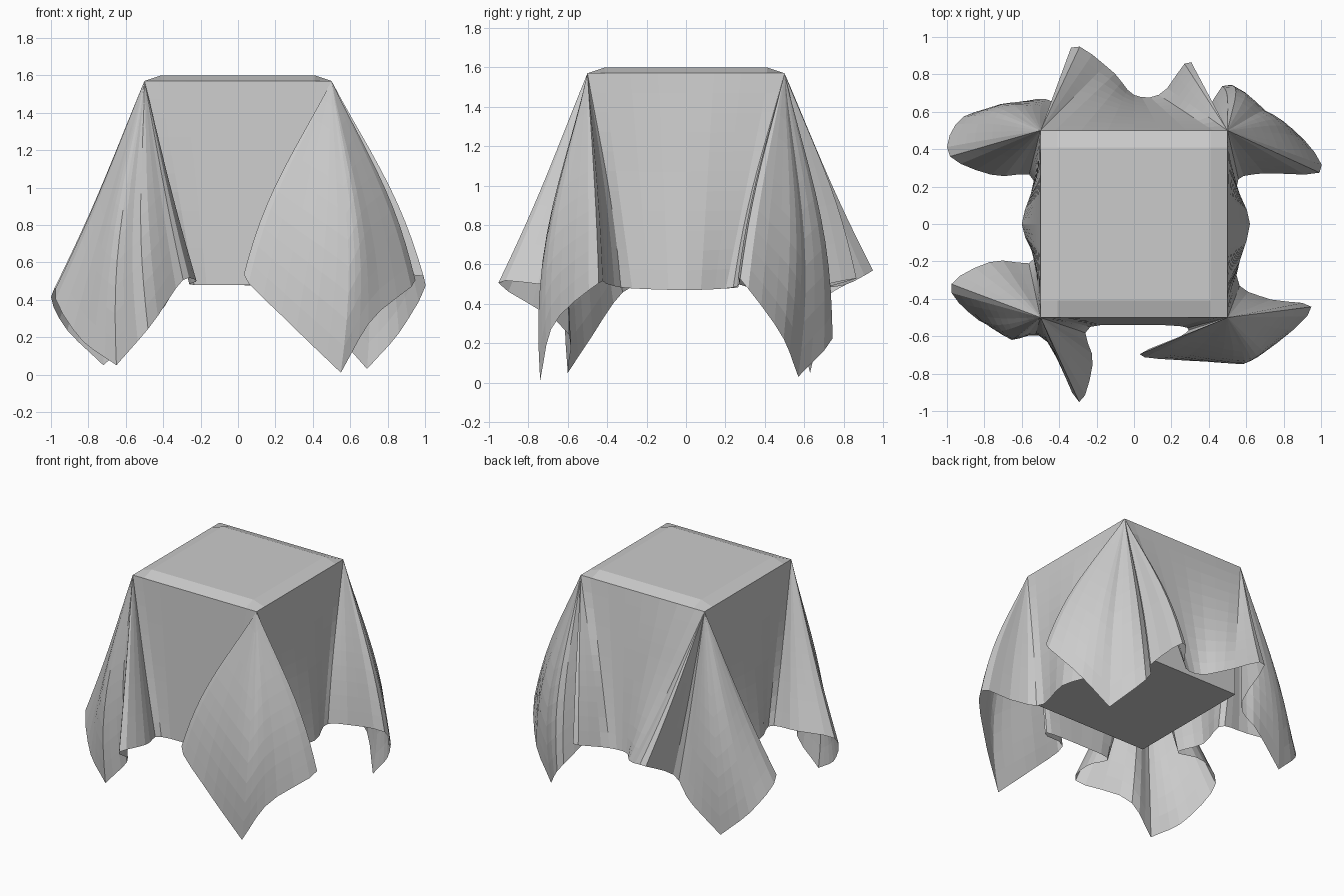
import bpy, bmesh, math
from mathutils import Vector

if "Cube" in bpy.data.objects:
    bpy.data.objects.remove(bpy.data.objects["Cube"])

HALF, DROP = 0.5, 1.1                     # half width of the covered top, overhang
EXT = HALF + DROP
COLS, ROWS = 34, 11                       # cells along one hem side, cells down the overhang
EDGE_Z, TOP_Z = 1.57, 1.6
BELLY = (-.03, .10, .09, -.03)            # how much each corner's folds bow out

# hem of the cloth, ten evenly spaced points per side, each starting at a corner tip
HEM = [Vector(p) for p in (
    # front, left to right
    (-.65, -.60, .05), (-.46, -.61, .27), (-.30, -.95, .50), (-.22, -.74, .50), (-.25, -.56, .48),
    (0, -.54, .48), (.27, -.55, .48), (.25, -.60, .49), (.03, -.70, .53), (.28, -.73, .27),
    # right, front to back
    (.55, -.74, .01), (.72, -.67, .30), (.95, -.45, .50), (.72, -.40, .50), (.55, -.30, .48),
    (.62, 0, .47), (.55, .22, .48), (.68, .27, .50), (1.0, .28, .52), (.88, .48, .25),
    # back, right to left
    (.69, .57, .03), (.50, .75, .25), (.37, .60, .45), (.30, .87, .53), (.15, .70, .48),
    (0, .69, .48), (-.12, .82, .50), (-.33, .95, .57), (-.37, .66, .40), (-.50, .67, .25),
    # left, back to front
    (-.72, .63, .05), (-.93, .56, .26), (-.99, .37, .45), (-.75, .26, .50), (-.54, .25, .48),
    (-.60, 0, .48), (-.54, -.20, .48), (-.76, -.20, .50), (-.98, -.33, .45), (-.85, -.50, .20))]


def hem_point(t):
    """Smooth curve through the hem points; sharp at the four cloth tips."""
    i = math.floor(t)
    x = t - i
    p0, p1, p2, p3 = (HEM[(i + k) % len(HEM)] for k in (-1, 0, 1, 2))
    m1 = (p2 - p1) if i % 10 == 0 else (p2 - p0) / 2
    m2 = (p2 - p1) if (i + 1) % 10 == 0 else (p3 - p1) / 2
    return (p1 * (2*x**3 - 3*x**2 + 1) + m1 * (x**3 - 2*x**2 + x)
            + p2 * (3*x**2 - 2*x**3) + m2 * (x**3 - x**2))


def fold_line(side, c):
    """One straight fold from the top edge (or a box corner) down to the hem."""
    along = -EXT + 2 * EXT * c / COLS
    a = max(-HALF, min(HALF, 1.5 * along))
    start = ((a, -HALF), (HALF, a), (-a, HALF), (-HALF, -a))[side]
    top = Vector((*start, EDGE_Z))
    hem = hem_point(side * 10 + c / COLS * 10)
    bow = Vector((0, 0, 0))
    if abs(a) == HALF:
        # corner folds bow along their own direction; flaps also belly outward near the tip
        corner = (side + (1 if along > 0 else 0)) % 4
        s = max(0, (abs(along) - 1.0) / 0.6)
        diagonal = Vector((start[0], start[1], 0)).normalized()
        flat = Vector((hem.x - top.x, hem.y - top.y, 0))
        bow = flat * BELLY[corner] + diagonal * 0.08 * s * s * (3 - 2 * s)
    return [top.lerp(hem, r / ROWS) + bow * math.sin(math.pi * (r / ROWS) ** 1.3)
            for r in range(ROWS + 1)]


# draped cloth: hanging folds
bm = bmesh.new()
lines = [[bm.verts.new(p) for p in fold_line(s, c)] for s in range(4) for c in range(COLS)]
for i, line in enumerate(lines):
    nxt = lines[(i + 1) % len(lines)]
    for r in range(ROWS):
        bm.faces.new((line[r], line[r + 1], nxt[r + 1], nxt[r]))

# draped cloth: top with slightly lowered edges
STOPS = (-.5, -.41, -.3, -.2, -.1, 0, .1, .2, .3, .41, .5)
grid = [[bm.verts.new((x, y, EDGE_Z if max(abs(x), abs(y)) > .49 else TOP_Z))
         for y in STOPS] for x in STOPS]
for i in range(10):
    for j in range(10):
        bm.faces.new((grid[i][j], grid[i + 1][j], grid[i + 1][j + 1], grid[i][j + 1]))
bmesh.ops.remove_doubles(bm, verts=bm.verts[:], dist=0.0005)
bmesh.ops.recalc_face_normals(bm, faces=bm.faces[:])
mesh = bpy.data.meshes.new("draped_cloth")
bm.to_mesh(mesh)
bm.free()
bpy.context.collection.objects.link(bpy.data.objects.new("draped_cloth", mesh))

# box under the cloth
bpy.ops.mesh.primitive_cube_add(size=1, location=(0, 0, 1.08))
box = bpy.context.object
box.name = "covered_box"
box.scale = (0.95, 0.95, 0.96)
